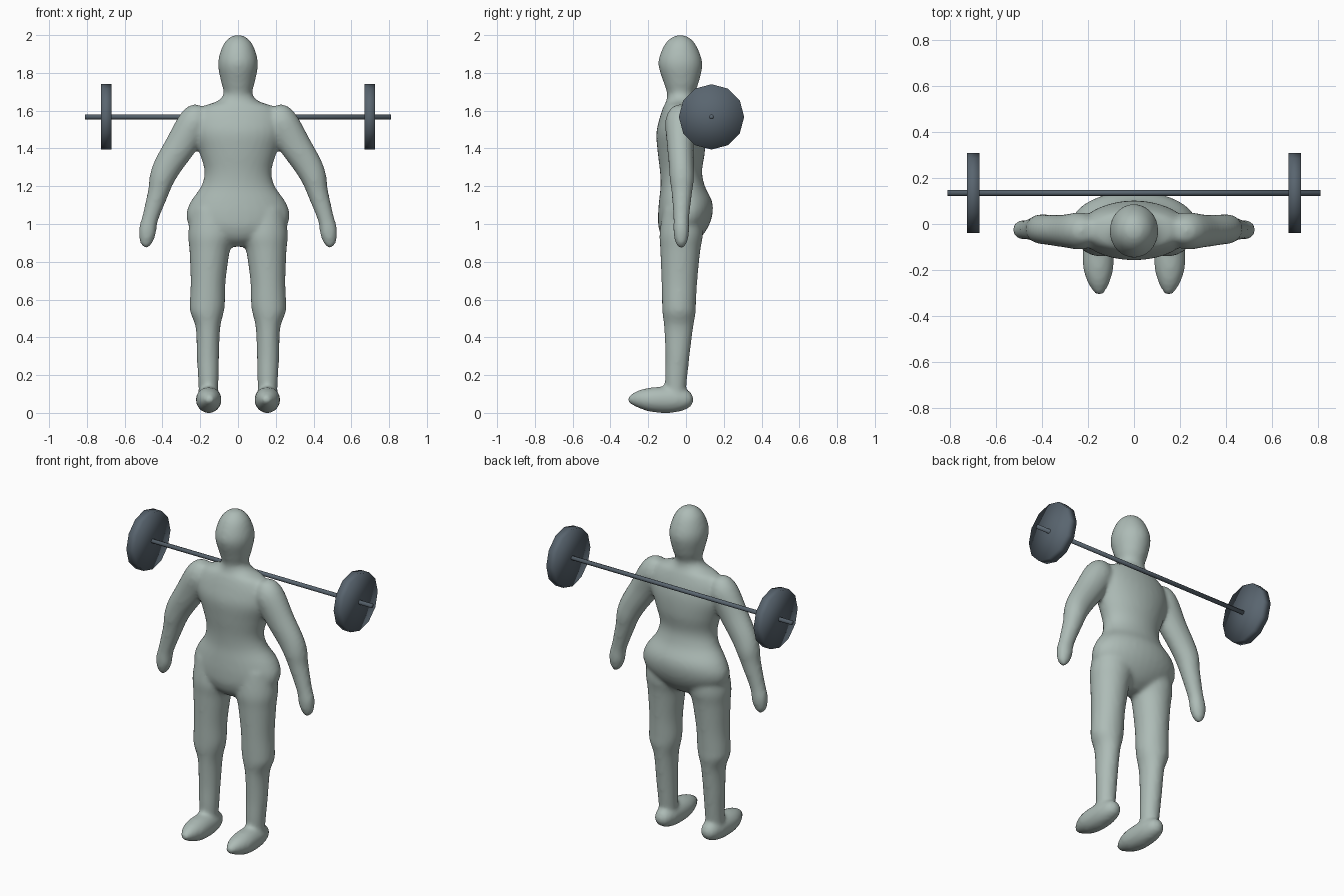
import bpy
import bmesh
import math
from mathutils import Vector

default_cube = bpy.data.objects.get("Cube")
if default_cube:
    bpy.data.objects.remove(default_cube, do_unlink=True)


def make_material(name, color):
    material = bpy.data.materials.new(name)
    material.use_nodes = True
    material.diffuse_color = color
    shader = material.node_tree.nodes["Principled BSDF"]
    shader.inputs["Base Color"].default_value = color
    return material


def catmull_rom(before, start, end, after, t):
    """Smoothly blend one number between two neighbouring rings."""
    return 0.5 * (2 * start + (end - before) * t
                  + (2 * before - 5 * start + 4 * end - after) * t ** 2
                  + (3 * start - before - 3 * end + after) * t ** 3)


def refine(rings, steps=5):
    """Insert interpolated rings between the given ones."""
    last = len(rings) - 1
    result = []
    for i in range(last):
        neighbours = (rings[max(i - 1, 0)], rings[i], rings[i + 1], rings[min(i + 2, last)])
        for step in range(steps):
            result.append([catmull_rom(*values, step / steps) for values in zip(*neighbours)])
    result.append(rings[last])
    return result


def loft(bm, rings, across, depth, side=1, segments=32):
    """Skin a closed limb from rings of (x, y, z, radius across, radius deep)."""
    loops = []
    for x, y, z, radius_across, radius_deep in refine(rings):
        loop = []
        for k in range(segments):
            angle = math.tau * k / segments
            point = (Vector((x, y, z))
                     + across * (max(radius_across, 0.005) * math.cos(angle))
                     + depth * (max(radius_deep, 0.005) * math.sin(angle)))
            point.x *= side
            loop.append(bm.verts.new(point))
        loops.append(loop)
    for lower, upper in zip(loops, loops[1:]):
        for k in range(segments):
            following = (k + 1) % segments
            bm.faces.new((lower[k], lower[following], upper[following], upper[k]))
    bm.faces.new(loops[0])
    bm.faces.new(loops[-1])


X_AXIS, Y_AXIS, Z_AXIS = Vector((1, 0, 0)), Vector((0, 1, 0)), Vector((0, 0, 1))
ARM_ACROSS = Vector((0.93, 0, 0.36)).normalized()

# Head, neck and trunk: height, half width, front, back
trunk_profile = [
    (2.0, .015, -.045, -.015), (1.985, .048, -.08, .02), (1.94, .083, -.119, .057),
    (1.85, .106, -.147, .087), (1.75, .089, -.119, .068), (1.69, .076, -.1, .045),
    (1.65, .11, -.105, .05), (1.62, .19, -.12, .065), (1.56, .235, -.14, .085),
    (1.48, .24, -.157, .1), (1.38, .205, -.15, .1), (1.28, .178, -.138, .085),
    (1.2, .195, -.135, .1), (1.12, .25, -.143, .138), (1.05, .274, -.148, .14),
    (.98, .25, -.145, .115), (.92, .16, -.12, .07), (.88, .06, -.07, .01),
]
trunk = [(0, (front + back) / 2, height, half, (back - front) / 2)
         for height, half, front, back in trunk_profile]

# Shoulder down to the fingertips
arm = [
    (.2, -.03, 1.625, .025, .03), (.21, -.03, 1.6, .06, .058), (.232, -.03, 1.54, .087, .08),
    (.3, -.03, 1.42, .085, .071), (.37, -.025, 1.31, .076, .066), (.405, -.022, 1.235, .066, .064),
    (.425, -.022, 1.16, .055, .054), (.465, -.025, 1.03, .044, .042),
    (.48, -.025, .96, .048, .042), (.49, -.025, .905, .035, .032), (.495, -.025, .877, .015, .015),
]

# Hip down to the ankle
leg = [
    (.145, -.02, 1.08, .1, .1), (.142, -.025, .95, .122, .115), (.15, -.03, .86, .107, .106),
    (.158, -.035, .7, .093, .095), (.162, -.037, .58, .093, .09), (.164, -.037, .53, .088, .088),
    (.159, -.039, .45, .065, .077), (.159, -.045, .3, .059, .064),
    (.157, -.053, .17, .054, .058), (.157, -.055, .08, .05, .05),
]

# Heel forward to the toe tip
foot = [
    (.155, .038, .07, .015, .015), (.155, .02, .071, .042, .042), (.155, -.03, .07, .06, .062),
    (.155, -.1, .069, .067, .07), (.155, -.19, .07, .066, .064),
    (.153, -.26, .073, .045, .043), (.15, -.308, .07, .015, .015),
]

# Gather the parts in one mesh
bm = bmesh.new()
loft(bm, trunk, X_AXIS, Y_AXIS)
for side in (1, -1):
    loft(bm, arm, ARM_ACROSS, Y_AXIS, side)
    loft(bm, leg, X_AXIS, Y_AXIS, side)
    loft(bm, foot, X_AXIS, Z_AXIS, side)
bmesh.ops.recalc_face_normals(bm, faces=bm.faces)
body_mesh = bpy.data.meshes.new("body")
bm.to_mesh(body_mesh)
bm.free()
body = bpy.data.objects.new("body", body_mesh)
bpy.context.collection.objects.link(body)
bpy.ops.object.select_all(action="DESELECT")
bpy.context.view_layer.objects.active = body
body.select_set(True)

# Fuse the parts into one skin and soften the joints
fuse = body.modifiers.new("fuse", "REMESH")
fuse.mode = "VOXEL"
fuse.voxel_size = 0.012
fuse.use_smooth_shade = True
soften = body.modifiers.new("soften", "SMOOTH")
soften.factor = 0.5
soften.iterations = 8
for modifier_name in ("fuse", "soften"):
    bpy.ops.object.modifier_apply(modifier=modifier_name)
bpy.ops.object.shade_smooth()
body.data.materials.clear()
body.data.materials.append(make_material("pale grey green", (0.42, 0.50, 0.47, 1)))

# Barbell resting behind the shoulders
steel = make_material("dark slate steel", (0.10, 0.13, 0.16, 1))


def barbell_cylinder(name, x, radius, length, sides):
    bpy.ops.mesh.primitive_cylinder_add(
        vertices=sides, radius=radius, depth=length, end_fill_type="TRIFAN",
        location=(x, 0.135, 1.567), rotation=(0, math.pi / 2, 0))
    part = bpy.context.object
    part.name = name
    part.data.materials.append(steel)
    bpy.ops.object.shade_smooth()
    return part


barbell_cylinder("barbell_bar", 0, 0.0125, 1.62, 12)
for name, x in (("left_weight_plate", 0.698), ("right_weight_plate", -0.698)):
    barbell_cylinder(name, x, 0.173, 0.055, 12)
